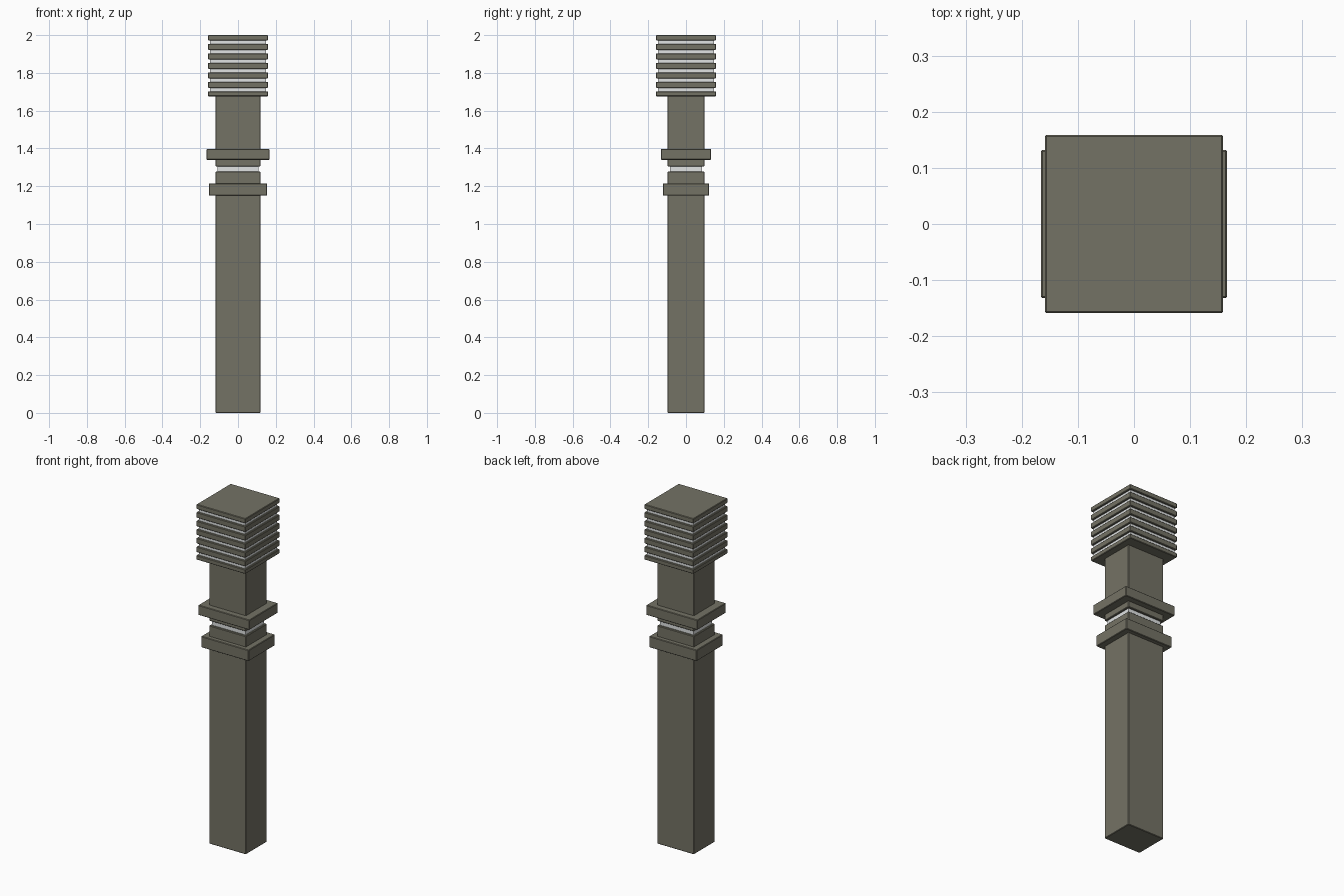
import bpy

if "Cube" in bpy.data.objects:
    bpy.data.objects.remove(bpy.data.objects["Cube"])


def material(name, rgb):
    m = bpy.data.materials.new(name)
    m.diffuse_color = (*rgb, 1)
    m.use_nodes = True
    m.node_tree.nodes["Principled BSDF"].inputs["Base Color"].default_value = m.diffuse_color
    return m


STONE = material("olive grey", (0.175, 0.17, 0.13))
GLOW = material("pale white", (0.75, 0.77, 0.77))


def box(name, hx, hy, z0, z1, mat, bevel=0.003):
    """Box centred on the z axis, given half widths and bottom/top heights."""
    bpy.ops.mesh.primitive_cube_add(size=1, location=(0, 0, (z0 + z1) / 2))
    ob = bpy.context.object
    ob.name = name
    ob.scale = (2 * hx, 2 * hy, z1 - z0)
    bpy.ops.object.transform_apply(location=False, rotation=False, scale=True)
    ob.data.materials.append(mat)
    if bevel:
        b = ob.modifiers.new("bevel", 'BEVEL')
        b.width = bevel
        b.segments = 1
    return ob


# Shaft, lower collar and light ring
box("lower_shaft", 0.119, 0.097, 0, 1.278, STONE)
box("lower_collar", 0.154, 0.122, 1.15, 1.215, STONE)
box("light_ring", 0.108, 0.085, 1.27, 1.312, GLOW, 0)

# Upper shaft and collar
box("upper_shaft", 0.119, 0.097, 1.305, 1.69, STONE)
box("upper_collar", 0.166, 0.132, 1.34, 1.398, STONE)

# Head: pale core wrapped by stacked slats
box("head_core", 0.149, 0.149, 1.69, 1.98, GLOW, 0)
gaps = [1.711 + i * 0.0504 for i in range(6)]
half_gap = 0.009
edges = [1.676] + [z + s * half_gap for z in gaps for s in (-1, 1)] + [2.0]
for i in range(7):
    box(f"head_slat_{i + 1}", 0.159, 0.159, edges[2 * i], edges[2 * i + 1], STONE)
